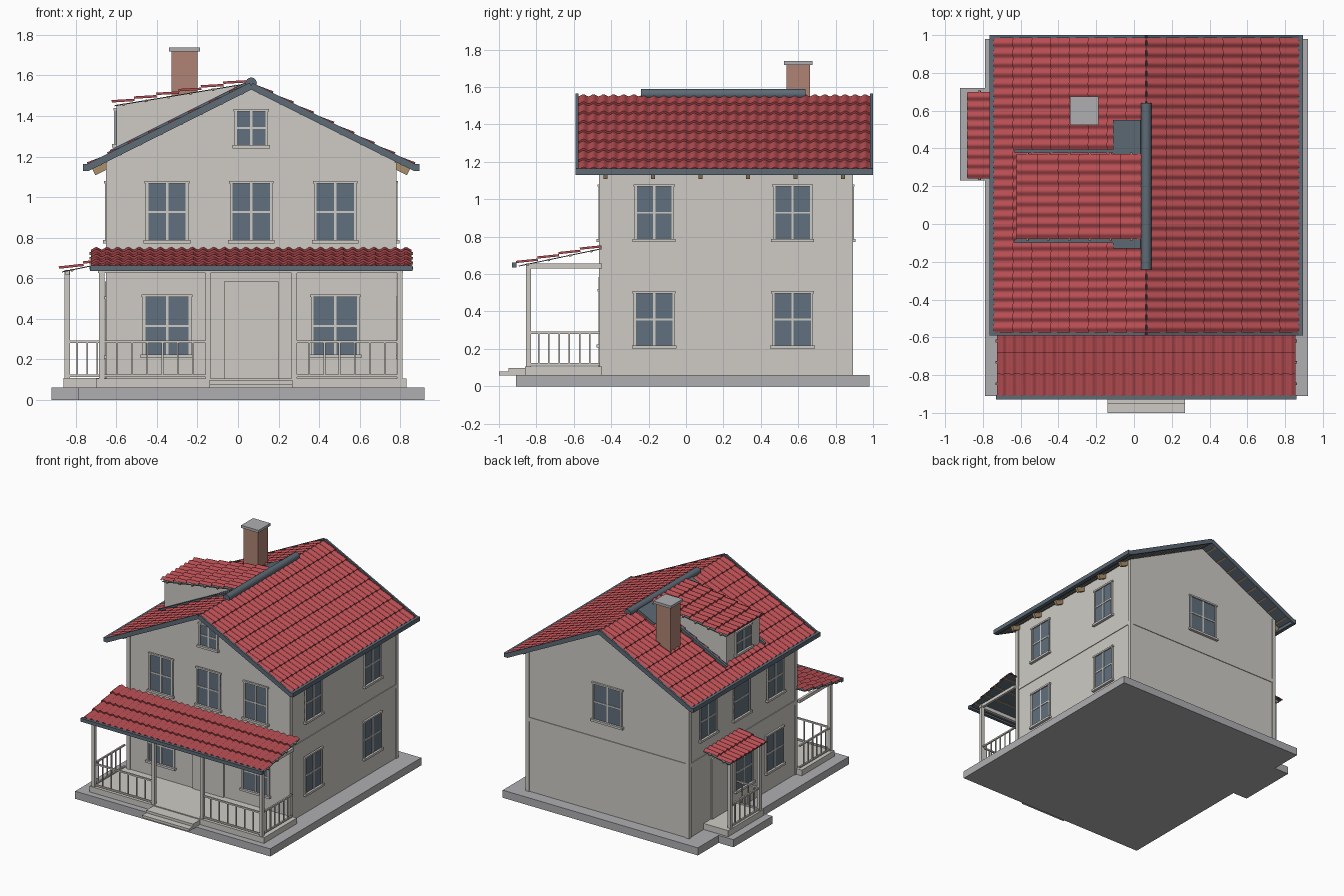
import bpy, bmesh, math
from mathutils import Matrix, Vector

cube = bpy.data.objects.get("Cube")
if cube:
    bpy.data.objects.remove(cube, do_unlink=True)


def material(name, r, g, b):
    m = bpy.data.materials.new(name)
    m.use_nodes = True
    m.diffuse_color = (r, g, b, 1)
    m.node_tree.nodes["Principled BSDF"].inputs["Base Color"].default_value = (r, g, b, 1)
    return m


WALL = material("warm_white_plaster", 0.62, 0.60, 0.56)
STONE = material("grey_concrete", 0.43, 0.43, 0.45)
SLATE = material("slate_trim", 0.11, 0.145, 0.18)
GLASS = material("window_glass", 0.12, 0.16, 0.205)
TILE = material("red_tile", 0.47, 0.075, 0.085)
BRICK = material("chimney_brick", 0.43, 0.23, 0.175)
WOOD = material("rafter_wood", 0.40, 0.28, 0.15)

X, Y, Z = Vector((1, 0, 0)), Vector((0, 1, 0)), Vector((0, 0, 1))
WORLD = Matrix.Identity(4)


def frame(origin, u, v):
    """Local axes: u, v and their normal."""
    u, v = u.normalized(), v.normalized()
    rot = Matrix((u, v, u.cross(v))).transposed().to_4x4()
    return Matrix.Translation(origin) @ rot


def finish(name, bm, mat):
    me = bpy.data.meshes.new(name)
    bm.to_mesh(me)
    bm.free()
    me.materials.append(mat)
    ob = bpy.data.objects.new(name, me)
    bpy.context.scene.collection.objects.link(ob)
    return ob


def boxes(name, mat, specs, fr=WORLD):
    """One object from boxes given as (a0, a1, b0, b1, c0, c1) in a frame."""
    bm = bmesh.new()
    for a0, a1, b0, b1, c0, c1 in specs:
        mid = Matrix.Translation(((a0 + a1) / 2, (b0 + b1) / 2, (c0 + c1) / 2))
        size = Matrix.Diagonal((abs(a1 - a0), abs(b1 - b0), abs(c1 - c0), 1))
        bmesh.ops.create_cube(bm, size=1, matrix=fr @ mid @ size)
    return finish(name, bm, mat)


def prism(name, mat, profile, y0, y1):
    bm = bmesh.new()
    face = bm.faces.new([bm.verts.new((x, y0, z)) for x, z in profile])
    moved = bmesh.ops.extrude_face_region(bm, geom=[face])["geom"]
    bmesh.ops.translate(bm, vec=(0, y1 - y0, 0),
                        verts=[g for g in moved if isinstance(g, bmesh.types.BMVert)])
    bmesh.ops.recalc_face_normals(bm, faces=bm.faces)
    return finish(name, bm, mat)


def tiles(name, fr, width, length, courses, pitch=0.053, lift=0.012, seg=8):
    """Wavy tile sheet whose courses overlap in steps."""
    n = round(width / pitch) * seg
    rows = [(0, 0)]
    for c in range(1, courses + 1):
        rows += [(c, lift), (c, 0)]
    bm = bmesh.new()
    grid = []
    for c, h in rows:
        grid.append([bm.verts.new(fr @ Vector((
            width * (i / n - 0.5), length * c / courses,
            h + 0.006 * (1 - math.cos(math.tau * i / seg))))) for i in range(n + 1)])
    for a, b in zip(grid, grid[1:]):
        for i in range(n):
            bm.faces.new((a[i], a[i + 1], b[i + 1], b[i]))
    me = finish(name, bm, TILE).data
    me.shade_smooth()
    me.set_sharp_from_angle(angle=0.9)


def roof(name, origin, down, width, courses, deck=0.01):
    """Tiles, deck and battens sloping along the down vector."""
    down = Vector(down)
    fr = frame(origin, down.cross(Z), down)
    length, w = down.length, width / 2
    tiles(name + "_tiles", fr, width, length, courses)
    boxes(name + "_deck", SLATE, [(-w, w, 0, length - 0.01, -0.005 - deck, -0.004)], fr)
    step = length / courses
    boxes(name + "_battens", WOOD,
          [(-w - 0.008, w + 0.008, step * (i + 0.5) - 0.006, step * (i + 0.5) + 0.006, -0.010 - deck, -0.002)
           for i in range(courses)], fr)
    return fr, length


def window(name, fr, u, z0, z1, w):
    """Four-pane window with casing, head and sill."""
    l, r, b, d = u - w / 2, u + w / 2, 0.013, 0.012
    mid = (z0 + z1) / 2
    boxes(name + "_glass", GLASS, [(l, r, z0, z1, -0.002, 0.005)], fr)
    boxes(name + "_frame", WALL, [
        (l, l + b, z0, z1, 0, d), (r - b, r, z0, z1, 0, d),
        (l - 0.005, r + 0.005, z1 - b, z1, 0, d + 0.003),
        (l - 0.010, r + 0.010, z0 - 0.004, z0 + b, 0, d + 0.010),
        (u - 0.006, u + 0.006, z0, z1, 0, 0.009),
        (l, r, mid - 0.005, mid + 0.005, 0, 0.009)], fr)


def railing(name, start, end, count):
    start, end = Vector(start), Vector(end)
    run = (end - start).length
    fr = frame(start, end - start, Z)
    t = 0.006
    parts = [(0, run, 0.18, 0.192, -t, t), (0, run, 0.012, 0.024, -t, t)]
    for i in range(1, count + 1):
        u = run * i / (count + 1)
        parts.append((u - 0.004, u + 0.004, 0.015, 0.185, -0.004, 0.004))
    boxes(name, WALL, parts, fr)


def posts(name, spots, top, half=0.013):
    boxes(name, WALL, [(x - half, x + half, y - half, y + half, 0.1, top) for x, y in spots])


# Foundation and house body
CX = 0.065
boxes("foundation", STONE, [(-0.79, 0.92, -0.91, 0.98, 0, 0.06), (-0.92, -0.78, 0.23, 0.72, 0, 0.06)])
prism("house_walls", WALL, [(-0.645, 0.05), (0.775, 0.05), (0.775, 1.175), (CX, 1.53), (-0.645, 1.175)],
      -0.457, 0.885)
boxes("corner_boards", WALL, [(x, x + 0.03, y, y + 0.03, 0.06, 1.17)
                              for x in (-0.652, 0.752) for y in (-0.464, 0.862)])
boxes("belt_course", WALL, [(-0.65, 0.78, -0.462, 0.89, 0.615, 0.647)])

# Wall frames: u runs along each wall, v up, normal outward
FRONT = frame((0, -0.457, 0), X, Z)
BACK = frame((0, 0.885, 0), -X, Z)
EAST = frame((0.775, 0, 0), Y, Z)
WEST = frame((-0.645, 0, 0), -Y, Z)

# Windows
for x in (-0.35, CX, 0.48):
    window("front_upper_window", FRONT, x, 0.775, 1.08, 0.21)
for x in (-0.35, 0.48):
    window("front_lower_window", FRONT, x, 0.21, 0.52, 0.24)
window("attic_window", FRONT, CX, 1.245, 1.435, 0.165)
window("back_window", BACK, -CX, 0.775, 1.08, 0.26)
for y in (-0.17, 0.57):
    window("east_upper_window", EAST, y, 0.775, 1.08, 0.21)
    window("east_lower_window", EAST, y, 0.205, 0.51, 0.22)
for y in (-0.19, 0.23, 0.65):
    window("west_upper_window", WEST, -y, 0.775, 1.08, 0.21)
for y in (-0.18, 0.2):
    window("west_lower_window", WEST, -y, 0.205, 0.51, 0.22)

# Doors
for name, fr, u, w in (("front_door", FRONT, CX, 0.27), ("side_door", WEST, -0.5, 0.22)):
    boxes(name, WALL, [(u - w / 2, u + w / 2, 0.1, 0.585, 0, 0.012)], fr)

# Main roof with gutters, bargeboards and rafter tails
for side, sx in (("west", -1), ("east", 1)):
    fr, length = roof(side + "_roof", (CX, 0.205, 1.55), (0.8 * sx, 0, -0.4), 1.56, 8)
    boxes(side + "_bargeboards", SLATE,
          [(s * 0.78, s * 0.795, 0, length + 0.01, -0.018, 0.016) for s in (-1, 1)], fr)
    boxes(side + "_rafter_tails", WOOD,
          [(u - 0.01, u + 0.01, 0.77, 0.885, -0.052, -0.014)
           for u in [-0.635 + 0.254 * i for i in range(6)]], fr)
    g = CX + sx * 0.815
    boxes(side + "_gutter", SLATE, [(g - 0.015, g + 0.015, -0.59, 1.0, 1.13, 1.163)])
    if side == "west":
        west_roof = fr

# Ridge cap
bm = bmesh.new()
bmesh.ops.create_cone(bm, cap_ends=True, segments=16, radius1=0.028, radius2=0.028, depth=0.88,
                      matrix=Matrix.Translation((CX, 0.2, 1.562)) @ Matrix.Rotation(math.pi / 2, 4, "X"))
cap = finish("ridge_cap", bm, SLATE).data
cap.shade_smooth()
cap.set_sharp_from_angle(angle=0.7)

# Dormer
prism("dormer_walls", WALL, [(-0.6, 1.18), (-0.6, 1.455), (0.04, 1.56), (0.04, 1.5)], -0.06, 0.35)
roof("dormer_roof", (0.04, 0.145, 1.565), (-0.66, 0, -0.11), 0.45, 6, 0.004)
window("dormer_window", frame((-0.6, 0, 0), -Y, Z), -0.145, 1.25, 1.44, 0.2)
boxes("dormer_flashing", SLATE, [
    (-0.305, -0.285, 0.02, 0.766, 0, 0.027), (0.17, 0.19, 0.02, 0.766, 0, 0.027),
    (-0.335, 0.345, 0.02, 0.185, 0, 0.026)], west_roof)

# Chimney
boxes("chimney", BRICK, [(-0.328, -0.2, 0.537, 0.663, 1.3, 1.72)])
boxes("chimney_cap", STONE, [(-0.34, -0.188, 0.525, 0.675, 1.718, 1.738)])

# Front porch
boxes("front_porch_floor", WALL, [(-0.7, 0.83, -0.86, -0.45, 0.06, 0.105)])
boxes("front_steps", WALL, [(-0.14, 0.27, -1.0, -0.86, 0.058, 0.078), (-0.14, 0.27, -0.95, -0.85, 0.07, 0.098)])
porch_x = (-0.672, -0.148, 0.278, 0.798)
posts("front_porch_posts", [(x, -0.842) for x in porch_x], 0.645)
boxes("front_porch_beam", WALL, [(-0.69, 0.815, -0.855, -0.83, 0.625, 0.655)]
      + [(x - 0.01, x + 0.01, -0.842, -0.45, 0.63, 0.655) for x in (porch_x[0], porch_x[3])])
roof("front_porch_roof", (CX, -0.45, 0.742), (0, -0.455, -0.095), 1.58, 4, 0.004)
boxes("front_porch_gutter", SLATE, [(-0.73, 0.86, -0.93, -0.905, 0.635, 0.662)])
railing("front_railing_west", (porch_x[0], -0.842, 0.1), (porch_x[1], -0.842, 0.1), 6)
railing("front_railing_east", (porch_x[2], -0.842, 0.1), (porch_x[3], -0.842, 0.1), 6)
for x in (porch_x[0], porch_x[3]):
    railing("porch_end_railing", (x, -0.842, 0.1), (x, -0.46, 0.1), 6)

# Side porch
boxes("side_porch_floor", WALL, [(-0.86, -0.64, 0.25, 0.7, 0.06, 0.108)])
posts("side_porch_posts", [(-0.842, 0.285), (-0.842, 0.65)], 0.64)
boxes("side_porch_beam", WALL, [(-0.852, -0.832, 0.26, 0.68, 0.615, 0.638)])
roof("side_porch_roof", (-0.64, 0.47, 0.685), (-0.24, 0, -0.05), 0.46, 2, 0.004)
railing("side_railing", (-0.842, 0.285, 0.1), (-0.842, 0.65, 0.1), 5)
railing("side_end_railing", (-0.842, 0.285, 0.1), (-0.645, 0.285, 0.1), 3)
